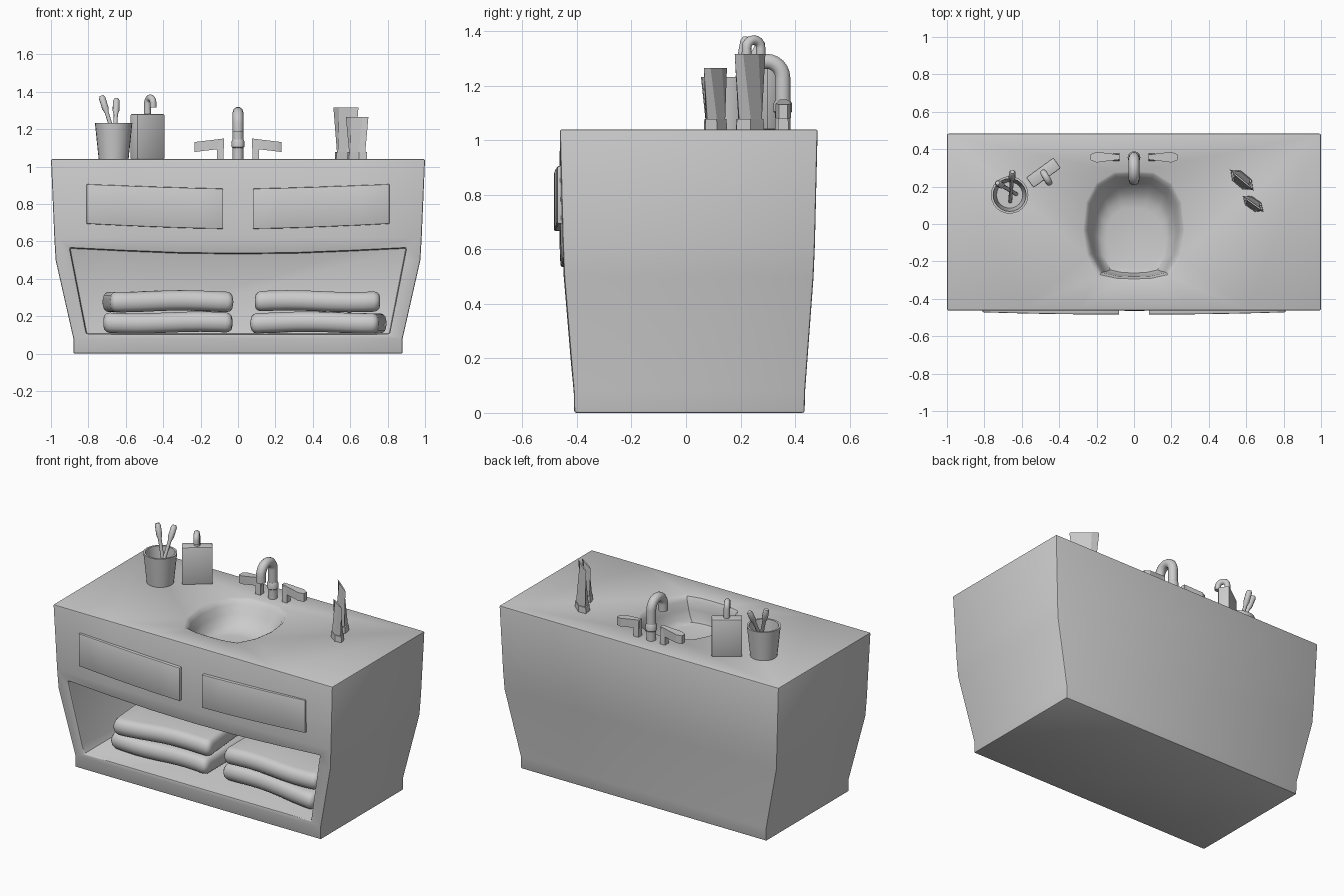
import bpy, bmesh, math
from mathutils import Vector, Matrix

if "Cube" in bpy.data.objects:
    bpy.data.objects.remove(bpy.data.objects["Cube"])


def loft(name, rings, angle=35, matrix=None):
    """Skin a list of equal-length closed rings and cap both ends."""
    bm = bmesh.new()
    rows = [[bm.verts.new(p) for p in ring] for ring in rings]
    n = len(rows[0])
    for a, b in zip(rows, rows[1:]):
        for i in range(n):
            bm.faces.new((a[i], a[(i + 1) % n], b[(i + 1) % n], b[i]))
    bm.faces.new(rows[0])
    bm.faces.new(rows[-1])
    bmesh.ops.recalc_face_normals(bm, faces=bm.faces)
    me = bpy.data.meshes.new(name)
    bm.to_mesh(me)
    bm.free()
    ob = bpy.data.objects.new(name, me)
    bpy.context.collection.objects.link(ob)
    if matrix:
        ob.matrix_world = matrix
    shade(ob, angle)
    return ob


def shade(ob, angle):
    ob.data.shade_smooth()
    ob.data.set_sharp_from_angle(angle=math.radians(angle))


def apply_mods(ob, angle=35):
    bpy.context.view_layer.update()
    dg = bpy.context.evaluated_depsgraph_get()
    ob.data = bpy.data.meshes.new_from_object(ob.evaluated_get(dg))
    ob.modifiers.clear()
    shade(ob, angle)


def cut(ob, cutter):
    m = ob.modifiers.new("cut", 'BOOLEAN')
    m.operation, m.solver, m.object = 'DIFFERENCE', 'EXACT', cutter
    apply_mods(ob)
    bpy.data.objects.remove(cutter)


def bevel(ob, width, segments=2, angle=35):
    m = ob.modifiers.new("bevel", 'BEVEL')
    m.width, m.segments, m.limit_method = width, segments, 'ANGLE'
    m.angle_limit = math.radians(35)
    apply_mods(ob, angle)


def tube(name, pts, radius):
    cu = bpy.data.curves.new(name, 'CURVE')
    cu.dimensions, cu.bevel_depth, cu.bevel_resolution = '3D', radius, 3
    cu.use_fill_caps = True
    sp = cu.splines.new('POLY')
    sp.points.add(len(pts) - 1)
    for p, q in zip(sp.points, pts):
        p.co = (*q, 1)
    sp.use_smooth = True
    ob = bpy.data.objects.new(name, cu)
    bpy.context.collection.objects.link(ob)
    return ob


def circle(r, z, n=24):
    return [(r * math.cos(2 * math.pi * i / n), r * math.sin(2 * math.pi * i / n), z) for i in range(n)]


def rect(hx, hy, z):
    return [(-hx, -hy, z), (hx, -hy, z), (hx, hy, z), (-hx, hy, z)]


def place(x, y, z=0, rot=0):
    return Matrix.Translation((x, y, z)) @ Matrix.Rotation(math.radians(rot), 4, 'Z')


TOP = 1.04

# Tapered cabinet with slightly bowed front: z, half width, front y, back y, bow
rings = []
for z, hw, f, b, bow in [(0, .88, -.41, .435, 0), (.08, .88, -.412, .437, 0), (.5, .975, -.447, .468, .012),
                         (.62, .982, -.452, .473, .012), (TOP, 1, -.463, .483, 0)]:
    front = [(t * hw, f - bow * (1 - t * t), z) for t in (-1, -.6, -.3, 0, .3, .6, 1)]
    rings.append(front + [(hw, b, z), (-hw, b, z)])
cabinet = loft("cabinet", rings)

# Open shelf recess under the drawers
outline = [(-.81, .105), (.81, .105), (.9, .565), (.6, .55), (.3, .538), (0, .535),
           (-.3, .538), (-.6, .55), (-.9, .565)]
cut(cabinet, loft("shelf_cutter", [[(x, y, z) for x, z in outline] for y in (-.7, .36)]))
bevel(cabinet, .008)

# Sink basin, cut with a soft rim
half = [(.1, .26), (.19, .205), (.24, .11), (.256, -.03), (.235, -.16), (.18, -.265), (.09, -.285)]
rim = [(0, .265)] + half + [(0, -.288)] + [(-x, y) for x, y in reversed(half)]
basin = []
for z, s, shift in [(1.12, 1.09, 0), (1.042, 1.08, 0), (1.034, 1.02, 0), (1.01, .96, -.005), (.96, .89, -.02),
                    (.91, .8, -.04), (.887, .7, -.06), (.88, .58, -.07)]:
    basin.append([(x * s, y * s + shift, z) for x, y in rim])
cut(cabinet, loft("basin_cutter", basin))

# Drawer fronts, leaning down toward the middle
for side, name in ((-1, "drawer_left"), (1, "drawer_right")):
    rings = []
    for i in range(6):
        x = .08 + .73 * i / 5
        lo = .667 + .027 * (i / 5) ** 1.4
        hi = .882 + .024 * (i / 5) ** 1.2
        y = -.484 + .012 * (i / 5) ** 2
        rings.append([(side * x, y, lo), (side * x, y, hi), (side * x, -.44, hi), (side * x, -.44, lo)])
    bevel(loft(name, rings), .005)


# Folded towels: rounded slabs with a gentle sag
def towel(name, cx, z0, length, rot, phase):
    depth, h, r = .27, .054, .046
    rings = []
    stations = [(-1, .35), (-.985, .7), (-.95, .92), (-.9, 1)] + [(t / 4, 1) for t in range(-3, 4)]
    stations += [(.9, 1), (.95, .92), (.985, .7), (1, .35)]
    for t, s in stations:
        ring = []
        wave = .005 * math.sin(3.2 * t + phase)
        for qx, qz, a0 in ((1, 1, 0), (-1, 1, 90), (-1, -1, 180), (1, -1, 270)):
            for k in range(4):
                a = math.radians(a0 + 30 * k)
                y = qx * (depth - r) + r * math.cos(a) - (1 - s) * .05 * qx
                z = (qz * (h - r) + r * math.sin(a)) * s
                ring.append((t * length / 2, y + wave, z + wave))
        rings.append(ring)
    loft(name, rings, 60, place(cx, -.02, z0 + h, rot))


towel("towel_left_bottom", -.375, .112, .69, 0, 0)
towel("towel_left_top", -.375, .226, .66, 5, 1)
towel("towel_right_bottom", .43, .112, .69, -5, 2)
towel("towel_right_top", .425, .226, .67, 0, 3)

# Faucet spout and collar
arc = [(0, .295 + .06 * math.cos(a), 1.23 + .06 * math.sin(a))
       for a in (math.pi * i / 12 for i in range(13))]
tube("faucet_spout", [(0, .355, TOP)] + arc + [(0, .235, 1.185)], .029)
loft("faucet_collar", [circle(.026, 1.03, 12), circle(.029, 1.1, 12), circle(.034, 1.105, 12),
                       circle(.034, 1.135, 12), circle(.029, 1.145, 12)], 35, place(0, .355))

# Faucet handles: post and tapered lever
plan = [(.075, .345), (.2, .329), (.232, .342), (.232, .372), (.2, .386), (.075, .37)]
for s, side in ((-1, "left"), (1, "right")):
    loft("handle_post_" + side, [rect(.018, .02, 1.03), rect(.017, .015, 1.14)], 30, place(s * .095, .357))
    loft("handle_lever_" + side, [[(s * x, y, z - .12 * (x - .075)) for x, y in plan] for z in (1.097, 1.15)], 30)

# Soap dispenser and pump
soap = place(-.484, .274, 0, 36)
bevel(loft("soap_bottle", [rect(.09, .034, TOP), rect(.09, .034, 1.28)], 35, soap), .006)
hook = []
for i in range(9):
    a = math.pi * i / 8
    d = .03 - .03 * math.cos(a)
    hook.append((-.484 + .5 * d, .274 - .86 * d, 1.34 + .028 * math.sin(a)))
tube("soap_pump", [(-.484, .274, 1.27)] + hook + [(hook[-1][0], hook[-1][1], 1.315)], .018)

# Toothbrush cup, hollow
loft("brush_cup", [circle(.08, TOP), circle(.1, 1.232), circle(.088, 1.232), circle(.07, 1.055)], 35,
     place(-.665, .155))


# Toothbrushes: thin stem with thicker grip end
def brush(name, a, b):
    a, b = Vector(a), Vector(b)
    d = b - a
    m = Matrix.Translation(a) @ d.to_track_quat('Z', 'Y').to_matrix().to_4x4()
    profile = [(.01, 0), (.011, .72), (.018, .79), (.018, .96), (.011, 1)]
    loft(name, [circle(r, t * d.length, 10) for r, t in profile], 40, m)


brush("toothbrush_a", (-.63, .16, 1.06), (-.73, .22, 1.378))
brush("toothbrush_b", (-.662, .12, 1.06), (-.65, .28, 1.363))


# Squeeze tubes standing on their caps
def hexa(l, w, z):
    return [(-l / 2, 0, z), (-l / 4, -w / 2, z), (l / 4, -w / 2, z), (l / 2, 0, z), (l / 4, w / 2, z), (-l / 4, w / 2, z)]


for name, x, y, rot, size, top in (("tube_tall", .577, .235, -40, 1, 1.317), ("tube_short", .637, .108, -35, .84, 1.265)):
    s = size
    loft(name + "_cap", [hexa(.155 * s, .07 * s, TOP), hexa(.15 * s, .066 * s, 1.078)], 20, place(x, y, 0, rot))
    loft(name + "_body", [hexa(.125 * s, .06 * s, 1.075), hexa(.175 * s, .008, top)], 20, place(x, y, 0, rot))
